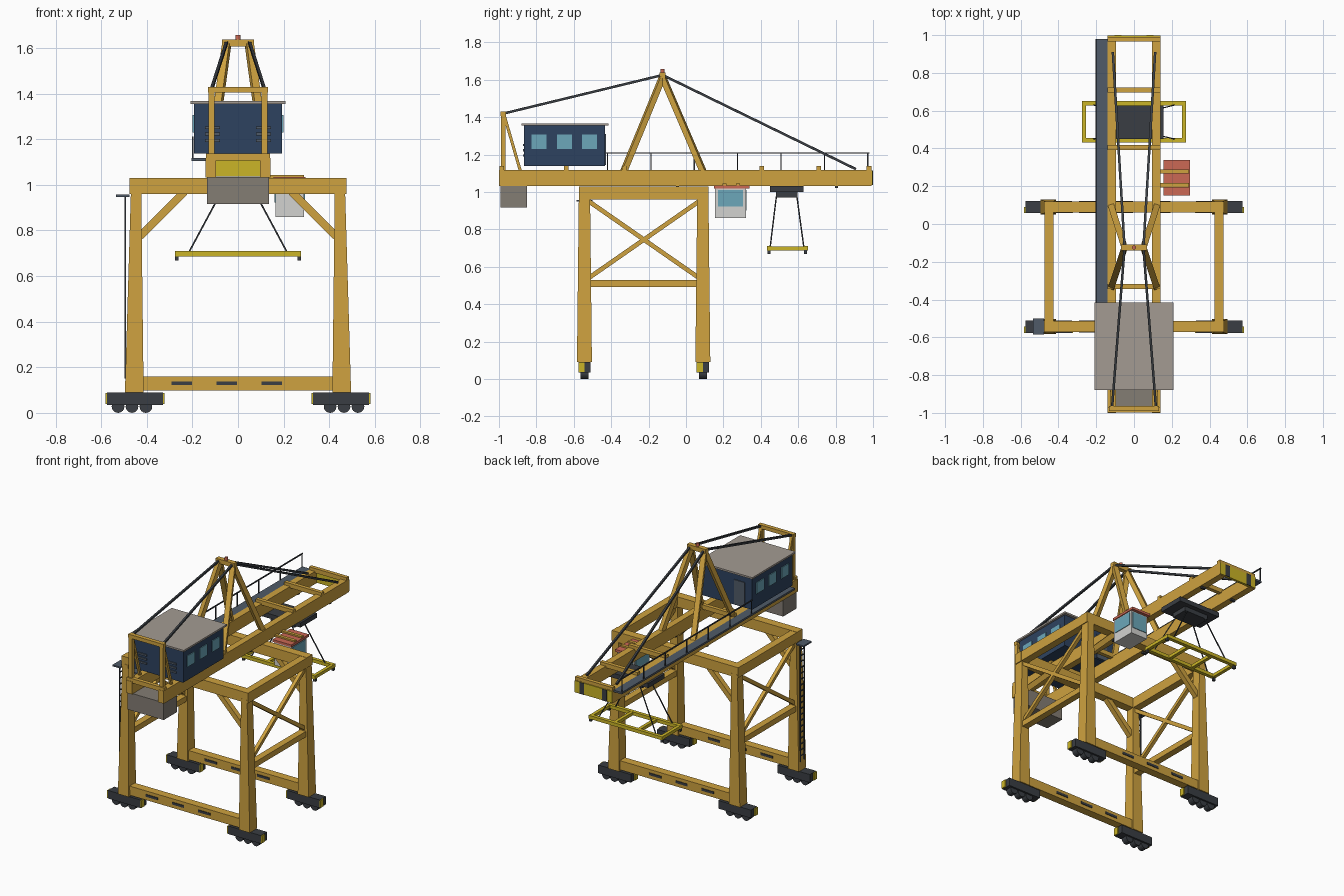
import bpy, bmesh, math
from mathutils import Vector, Matrix


def mat(name, *c):
    m = bpy.data.materials.new(name)
    m.diffuse_color = (*c, 1)
    return m


ORANGE = mat("crane_orange", 0.62, 0.36, 0.05)
YELLOW = mat("safety_yellow", 0.60, 0.46, 0.02)
DARK = mat("dark_steel", 0.042, 0.048, 0.056)
NAVY = mat("navy_panel", 0.027, 0.055, 0.115)
GLASS = mat("window_blue", 0.15, 0.39, 0.49)
ROOF = mat("roof_grey", 0.37, 0.33, 0.29)
BALLAST = mat("ballast_grey", 0.23, 0.205, 0.175)
WHITE = mat("cab_white", 0.65, 0.65, 0.63)
RED = mat("signal_red", 0.60, 0.14, 0.09)
SLATE = mat("walkway_slate", 0.08, 0.105, 0.14)


def finish(name, bm, m):
    me = bpy.data.meshes.new(name)
    bm.to_mesh(me)
    bm.free()
    me.materials.append(m)
    o = bpy.data.objects.new(name, me)
    bpy.context.collection.objects.link(o)
    return o


def box(name, x, y, z, m, taper=None):
    """Box from three (min, max) ranges; taper = (cx, cy, sx, sy) of the top end."""
    bm = bmesh.new()
    bmesh.ops.create_cube(bm, size=1)
    for v in bm.verts:
        s = v.co.copy()
        v.co = [r[0] + (r[1] - r[0]) * (c + 0.5) for r, c in zip((x, y, z), s)]
        if taper and s.z > 0:
            v.co.x = taper[0] + s.x * taper[2]
            v.co.y = taper[1] + s.y * taper[3]
    return finish(name, bm, m)


def around(c, w):
    return (c - w / 2, c + w / 2)


def bar(name, p, q, w, m, d=None):
    """Square bar from p to q."""
    p, q = Vector(p), Vector(q)
    bm = bmesh.new()
    bmesh.ops.create_cube(bm, size=1)
    rot = (q - p).to_track_quat('Z', 'Y').to_matrix().to_4x4()
    bm.transform(Matrix.Translation((p + q) / 2) @ rot
                 @ Matrix.Diagonal((w, d or w, (q - p).length, 1)))
    return finish(name, bm, m)


def cyl(name, c, r, h, axis, m, n=16):
    bm = bmesh.new()
    bmesh.ops.create_cone(bm, cap_ends=True, segments=n, radius1=r, radius2=r, depth=h)
    rot = Matrix.Rotation(math.pi / 2, 4, 'X') if axis == 'Y' else Matrix()
    bm.transform(Matrix.Translation(c) @ rot)
    return finish(name, bm, m)


LEG_Y = (-0.543, 0.09)

# Portal frame: legs, bogies, sills, top beams, knee braces
for y in LEG_Y:
    for s in (-1, 1):
        box("leg", around(s * 0.455, 0.082), around(y, 0.08), (0.09, 0.98), ORANGE,
            taper=(s * 0.447, y, 0.045, 0.06))
        bx = s * 0.452
        box("bogie", around(bx, 0.245), around(y, 0.066), (0.035, 0.09), DARK)
        for e in (-1, 1):
            box("bogie_buffer", around(bx + e * 0.126, 0.008), (y - 0.033, y), (0.038, 0.088), YELLOW)
        for k in (-1, 0, 1):
            cyl("wheel", (s * 0.465 + k * 0.061, y, 0.028), 0.028, 0.042, 'Y', DARK)
        bar("knee_brace", (s * 0.43, y, 0.775), (s * 0.235, y, 0.97), 0.034, ORANGE)
    box("sill_beam", (-0.43, 0.43), around(y, 0.056), (0.098, 0.16), ORANGE)
    for x in (-0.247, -0.05, 0.148):
        box("sill_plate", around(x, 0.09), around(y, 0.064), (0.122, 0.138), DARK)
    box("portal_beam", (-0.476, 0.476), around(y, 0.058), (0.96, 1.03), ORANGE)

# Side frames: top beam, middle beam, cross bracing
for s in (-1, 1):
    x = s * 0.45
    box("side_beam", around(x, 0.05), (-0.565, 0.115), (0.96, 1.028), ORANGE)
    box("side_tie", around(x, 0.045), (-0.52, 0.07), (0.492, 0.53), ORANGE)
    bar("cross_brace", (x, -0.52, 0.95), (x, 0.07, 0.54), 0.024, ORANGE)
    bar("cross_brace", (x, -0.52, 0.54), (x, 0.07, 0.95), 0.024, ORANGE)

# Ladder and landing on the front left leg
for y in (-0.563, -0.523):
    bar("ladder_rail", (-0.494, y, 0.15), (-0.494, y, 0.955), 0.007, DARK)
for i in range(19):
    z = 0.19 + i * 0.04
    bar("ladder_rung", (-0.494, -0.563, z), (-0.494, -0.523, z), 0.006, DARK)
box("ladder_landing", (-0.535, -0.476), (-0.585, -0.5), (0.948, 0.958), SLATE)

# Twin boom girders and cross ties
for s in (-1, 1):
    box("girder", around(s * 0.119, 0.045), (-1, 0.992), (1.032, 1.118), ORANGE)
    for y in (-0.045, 0.805):
        box("rail_stop", around(s * 0.119, 0.03), around(y, 0.016), (1.02, 1.034), DARK)
for y in (-0.985, -0.64, -0.33, 0.405, 0.71, 0.978):
    box("girder_tie", (-0.141, 0.141), around(y, 0.026), (1.108, 1.138), ORANGE)
box("boom_tip", (-0.141, 0.141), (0.98, 0.997), (1.036, 1.114), YELLOW)
for s in (-1, 1):
    box("tip_stripe", around(s * 0.085, 0.035), (0.994, 1.0), (1.036, 1.114), DARK)
box("counterweight", (-0.136, 0.136), (-0.992, -0.85), (0.917, 1.034), BALLAST)

# Apex frame, rear mast and stays
APEX = (-0.125, 1.615)
for s in (-1, 1):
    top = (s * 0.05, *APEX)
    for y in (-0.335, 0.093):
        bar("apex_leg", (s * 0.12, y, 1.105), top, 0.033, ORANGE, 0.03)
    box("rear_post", around(s * 0.117, 0.026), around(-0.977, 0.026), (1.11, 1.42), ORANGE)
    bar("rear_brace", (s * 0.117, -0.885, 1.11), (s * 0.117, -0.972, 1.41), 0.016, ORANGE)
    bar("rear_stay", (s * 0.05, -0.125, 1.625), (s * 0.116, -0.972, 1.42), 0.013, DARK)
    bar("boom_stay", (s * 0.05, -0.125, 1.625), (s * 0.112, 0.908, 1.122), 0.013, DARK)
box("apex_beam", (-0.07, 0.07), around(-0.125, 0.032), (1.608, 1.638), ORANGE)
box("rear_mast_beam", (-0.132, 0.132), around(-0.977, 0.028), (1.405, 1.43), ORANGE)
cyl("warning_light", (0, -0.125, 1.647), 0.011, 0.022, 'Z', RED, 12)

# Walkway and handrail
box("walkway", (-0.203, -0.14), (-0.88, 0.98), (1.105, 1.118), SLATE)
bar("handrail", (-0.199, -0.43, 1.208), (-0.199, 0.98, 1.208), 0.007, DARK)
for i in range(7):
    y = -0.42 + i * 0.232
    bar("handrail_post", (-0.199, y, 1.11), (-0.199, y, 1.208), 0.006, DARK)

# Machinery house
box("machine_house", (-0.194, 0.194), (-0.865, -0.433), (1.138, 1.356), NAVY)
box("house_roof", (-0.208, 0.208), (-0.88, -0.415), (1.355, 1.367), ROOF)
for s in (-1, 1):
    for y in (-0.785, -0.65, -0.517):
        box("house_window", around(s * 0.195, 0.008), around(y, 0.08), (1.23, 1.306), GLASS)
    for z in (1.195, 1.223, 1.251):
        box("vent_louvre", around(s * 0.112, 0.065), (-0.872, -0.863), around(z, 0.012), SLATE)
box("house_door", around(-0.1, 0.08), (-0.435, -0.428), (1.145, 1.31), SLATE)

# Operator cab
box("cab_body", (0.165, 0.29), (0.155, 0.32), (0.86, 1.02), WHITE)
box("cab_roof", (0.155, 0.296), (0.15, 0.34), (1.018, 1.034), RED)
for x in (0.165, 0.29):
    box("cab_side_window", around(x, 0.008), (0.17, 0.306), (0.923, 1.01), GLASS)
box("cab_front_window", (0.175, 0.28), (0.316, 0.324), (0.9, 1.01), GLASS)
for y in (0.205, 0.278):
    box("cab_hanger", (0.12, 0.29), around(y, 0.022), (1.03, 1.044), ORANGE)

# Trolley, ropes and spreader
box("trolley", (-0.155, 0.155), (0.45, 0.628), (1.0, 1.031), DARK)
box("trolley_winch", (-0.09, 0.09), (0.48, 0.597), (0.97, 1.002), DARK)
for s in (-1, 1):
    for t in (-1, 1):
        bar("hoist_rope", (s * 0.07, 0.538 + t * 0.055, 0.975),
            (s * 0.215, 0.54 + t * 0.09, 0.705), 0.006, DARK)
        box("twist_lock", around(s * 0.268, 0.016), around(0.542 + t * 0.097, 0.016), (0.668, 0.69), DARK)
    box("spreader_beam", (-0.276, 0.276), around(0.542 + s * 0.098, 0.024), (0.687, 0.71), YELLOW)
for x in (-0.265, -0.09, 0.09, 0.265):
    box("spreader_cross_bar", around(x, 0.022), (0.445, 0.64), (0.688, 0.709), YELLOW)
